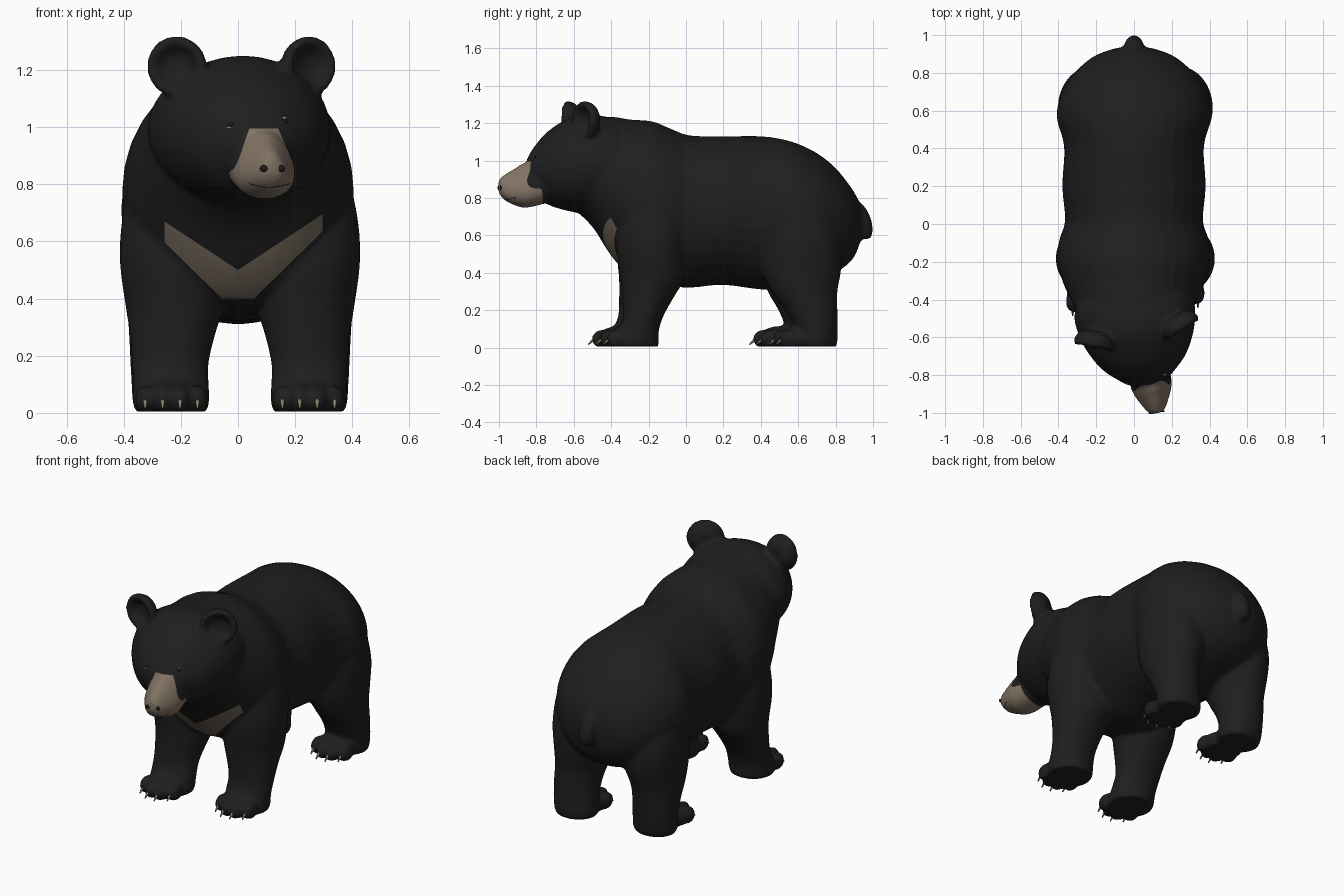
import bpy, bmesh, math
from mathutils import Matrix, Vector
from mathutils.bvhtree import BVHTree

cube = bpy.data.objects.get("Cube")
if cube:
    bpy.data.objects.remove(cube)


def material(name, color):
    m = bpy.data.materials.new(name)
    m.use_nodes = True
    m.diffuse_color = (*color, 1)
    bsdf = m.node_tree.nodes["Principled BSDF"]
    bsdf.inputs["Base Color"].default_value = (*color, 1)
    bsdf.inputs["Roughness"].default_value = 0.9
    return m


FUR = material("black fur", (0.0135, 0.0135, 0.0135))
SNOUT = material("tan snout", (0.22, 0.17, 0.125))
CHEST = material("brown chest mark", (0.19, 0.152, 0.113))
CLAW = material("pale claw", (0.27, 0.22, 0.16))
DARK = material("dark nostril", (0.012, 0.01, 0.009))


def add_object(name, bm, *mats):
    mesh = bpy.data.meshes.new(name)
    bm.to_mesh(mesh)
    bm.free()
    obj = bpy.data.objects.new(name, mesh)
    bpy.context.collection.objects.link(obj)
    for m in mats:
        mesh.materials.append(m)
    mesh.shade_smooth()
    return obj


def resample(rows, steps=4):
    """Catmull-Rom interpolation between the given sections."""
    out = []
    for i in range(len(rows) - 1):
        p = [Vector(rows[min(max(k, 0), len(rows) - 1)]) for k in range(i - 1, i + 3)]
        for s in range(steps):
            t = s / steps
            out.append(0.5 * (2 * p[1] + (p[2] - p[0]) * t
                              + (2 * p[0] - 5 * p[1] + 4 * p[2] - p[3]) * t * t
                              + (3 * p[1] - p[0] - 3 * p[2] + p[3]) * t ** 3))
    return out + [Vector(rows[-1])]


def loft(bm, rows, along_z=False, matrix=Matrix(), taper=0.0, n=32):
    """Rows: position on the axis, x min, x max, then min and max of the third axis."""
    previous = None
    for t, x0, x1, w0, w1 in resample(rows):
        ring = []
        for k in range(n):
            c, s = math.cos(math.tau * k / n), math.sin(math.tau * k / n)
            x = (x0 + x1) / 2 + (x1 - x0) / 2 * c * (1 - taper * s)
            w = (w0 + w1) / 2 + (w1 - w0) / 2 * s
            ring.append(bm.verts.new(matrix @ Vector((x, w, t) if along_z else (x, t, w))))
        if previous:
            for k in range(n):
                j = (k + 1) % n
                bm.faces.new((previous[k], previous[j], ring[j], ring[k]))
        else:
            bm.faces.new(ring)
        previous = ring
    bm.faces.new(previous)


def ball(bm, center, radii, tilt=0.0):
    m = Matrix.Translation(center) @ Matrix.Rotation(tilt, 4, 'X') @ Matrix.Diagonal((*radii, 1))
    bmesh.ops.create_uvsphere(bm, u_segments=20, v_segments=12, radius=1, matrix=m)


def symmetric(rows):
    """Rows of y, bottom, top, half width."""
    return [(y, -h, h, b, t) for y, b, t, h in rows]


bm = bmesh.new()

# Torso, from neck to rump
loft(bm, symmetric([
    (-0.62, 0.76, 1.18, 0.20), (-0.50, 0.645, 1.22, 0.29), (-0.40, 0.49, 1.235, 0.335),
    (-0.30, 0.39, 1.22, 0.38), (-0.18, 0.35, 1.21, 0.405), (-0.08, 0.33, 1.17, 0.395),
    (0.02, 0.32, 1.135, 0.365), (0.20, 0.335, 1.13, 0.38), (0.41, 0.31, 1.13, 0.37),
    (0.57, 0.32, 1.10, 0.41), (0.70, 0.36, 1.04, 0.38), (0.80, 0.40, 0.96, 0.315),
    (0.88, 0.46, 0.86, 0.225), (0.92, 0.53, 0.79, 0.135), (0.937, 0.60, 0.72, 0.06)]))

# Tail
ball(bm, (0, 0.94, 0.68), (0.052, 0.05, 0.11), 0.35)

# Head, turned a little to its left
HEAD = Matrix.Translation((0.02, -0.55, 0)) @ Matrix.Rotation(0.19, 4, 'Z')
HEAD_INV = HEAD.inverted()
HEAD_TURN = HEAD.to_3x3()
loft(bm, symmetric([
    (0.22, 0.80, 1.20, 0.27), (0.12, 0.745, 1.235, 0.32), (0.0, 0.72, 1.25, 0.31),
    (-0.10, 0.735, 1.215, 0.275), (-0.19, 0.765, 1.155, 0.22), (-0.25, 0.82, 1.09, 0.157),
    (-0.29, 0.88, 1.03, 0.105), (-0.305, 0.92, 0.99, 0.04)]), matrix=HEAD)

# Muzzle
MUZZLE_X = 0.014
loft(bm, symmetric([
    (-0.18, 0.78, 0.99, 0.10), (-0.27, 0.755, 1.0, 0.107), (-0.33, 0.748, 0.985, 0.102),
    (-0.38, 0.763, 0.955, 0.082), (-0.42, 0.782, 0.932, 0.062), (-0.45, 0.81, 0.912, 0.044),
    (-0.463, 0.84, 0.895, 0.024)]),
    matrix=HEAD @ Matrix.Translation((MUZZLE_X, 0, 0)), taper=0.3)

# Ears: cupped discs facing outwards
EAR = [(0, 0.05), (0.06, 0.047), (0.095, 0.022), (0.108, -0.02),
       (0.095, -0.042), (0.072, -0.03), (0.05, 0.0), (0, 0.008)]
for side in (-1, 1):
    m = (HEAD @ Matrix.Translation((side * 0.23 - 0.01, -0.02, 1.213))
         @ Matrix.Rotation(side * 0.36, 4, 'Z'))
    verts = [bm.verts.new(m @ Vector((r, d, 0))) for r, d in EAR]
    edges = [bm.edges.new(pair) for pair in zip(verts, verts[1:])]
    bmesh.ops.spin(bm, geom=verts + edges, cent=m.translation, steps=24, angle=math.tau,
                   axis=m.to_3x3() @ Vector((0, 1, 0)), use_merge=True)

# Leg sections: height, inner x, outer x, front y, back y
FRONT_LEG = [
    (0.0, 0.12, 0.36, -0.40, -0.15), (0.03, 0.108, 0.375, -0.41, -0.145),
    (0.09, 0.108, 0.375, -0.38, -0.145), (0.17, 0.11, 0.378, -0.35, -0.12),
    (0.27, 0.088, 0.385, -0.35, -0.065), (0.37, 0.06, 0.40, -0.355, -0.01),
    (0.52, 0.06, 0.42, -0.37, 0.0), (0.66, 0.09, 0.415, -0.355, 0.0),
    (0.80, 0.15, 0.385, -0.31, -0.04), (0.92, 0.20, 0.33, -0.25, -0.10)]
HIND_LEG = [
    (0.0, 0.13, 0.36, 0.55, 0.80), (0.03, 0.115, 0.375, 0.53, 0.81),
    (0.10, 0.12, 0.38, 0.54, 0.81), (0.20, 0.12, 0.385, 0.50, 0.81),
    (0.30, 0.105, 0.39, 0.44, 0.81), (0.42, 0.07, 0.40, 0.40, 0.83),
    (0.55, 0.06, 0.41, 0.40, 0.83), (0.70, 0.10, 0.40, 0.43, 0.78),
    (0.85, 0.15, 0.35, 0.49, 0.71)]
# Stance of each leg: toe position, then shift of shin and heel towards the ground
STANCE = [
    ("front_right", FRONT_LEG, -1, -0.452, -0.02, -0.04),
    ("front_left", FRONT_LEG, 1, -0.41, 0.02, 0.0),
    ("hind_right", HIND_LEG, -1, 0.41, -0.01, -0.065),
    ("hind_left", HIND_LEG, 1, 0.515, 0.05, 0.0)]
claw_places = {}
for name, rows, side, toe_y, shin, heel in STANCE:
    posed = []
    for z, inner, outer, front, back in rows:
        low = max(0, 1 - z / 0.45)
        x0, x1 = sorted((side * inner, side * outer))
        posed.append((z, x0 + 0.007, x1 + 0.007, front + shin * low, back + heel * low))
    loft(bm, posed, along_z=True)
    # Paw with four toes
    paw_x = side * 0.24 + 0.007
    ball(bm, (paw_x, toe_y + 0.09, 0.045), (0.12, 0.115, 0.07))
    spots = []
    for i in range(4):
        off = i - 1.5
        spot = Vector((paw_x + off * 0.061, toe_y + 0.019 * off * off, 0.046))
        ball(bm, spot, (0.037, 0.058, 0.051))
        spots.append(spot)
    claw_places[name + "_claws"] = spots

# Fuse everything into one smooth skin
bmesh.ops.recalc_face_normals(bm, faces=bm.faces[:])
body = add_object("body", bm, FUR, SNOUT, CHEST)
bpy.context.view_layer.objects.active = body
remesh = body.modifiers.new("fuse", 'REMESH')
remesh.mode = 'VOXEL'
remesh.voxel_size = 0.0125
smooth = body.modifiers.new("soften", 'SMOOTH')
smooth.factor = 0.5
smooth.iterations = 6
for mod in ("fuse", "soften"):
    bpy.ops.object.modifier_apply(modifier=mod)

bm = bmesh.new()
bm.from_mesh(body.data)
for v in bm.verts:
    v.co.z = max(v.co.z, 0.005)


def cut(point, normal, test):
    faces = [f for f in bm.faces if test(f.calc_center_median())]
    geom = set(faces)
    for f in faces:
        geom.update(f.edges)
        geom.update(f.verts)
    bmesh.ops.bisect_plane(bm, geom=list(geom), plane_co=point, plane_no=normal, dist=1e-5)


# Clean borders for the chest mark and the muzzle
CHEST_LEFT, CHEST_RIGHT = 0.295, -0.258
for side, end in ((-1, CHEST_RIGHT), (1, CHEST_LEFT)):
    for base, slope in ((0.50, 0.66), (0.40, 0), (0.345, 0.98)):
        cut((0, 0, base), (-side * slope, 0, 1),
            lambda c: c.x * side > -0.005 and c.y < -0.2 and 0.33 < c.z < 0.76)
    cut((end, 0, 0), (1, 0, 0), lambda c: c.y < -0.2 and 0.5 < c.z < 0.76)
    cut(HEAD @ Vector((MUZZLE_X + side * 0.05, 0, 1.0)),
        HEAD_TURN @ Vector((side, 0, 0.4)), lambda c: c.y < -0.75)
cut(HEAD @ Vector((0, -0.24, 0.8)), HEAD_TURN @ Vector((0, 1, 0.22)), lambda c: c.y < -0.7)
cut((0, 0, 0.996), (0, 0, 1), lambda c: c.y < -0.75)

bm.normal_update()
for f in bm.faces:
    f.smooth = True
    f.material_index = 0
    c = f.calc_center_median()
    h = HEAD_INV @ c
    x = abs(c.x)
    if (h.y + 0.24 + 0.22 * (h.z - 0.8) < 0 and h.z < 0.996
            and abs(h.x - MUZZLE_X) < 0.05 + 0.4 * (1.0 - h.z)):
        f.material_index = 1
    elif (c.y < -0.2 and f.normal.y < -0.1 and CHEST_RIGHT < c.x < CHEST_LEFT
          and max(0.40, 0.345 + 0.98 * x) < c.z < 0.50 + 0.66 * x):
        f.material_index = 2
surface = BVHTree.FromBMesh(bm)
bm.to_mesh(body.data)
bm.free()


def on_face(x, z):
    """Point on the face, found from straight ahead."""
    hit = surface.ray_cast(Vector((x, -2, z)), Vector((0, 1, 0)))[0]
    return hit or Vector((x, -0.8, z))


# Eyes, their pale corners and nostrils
for name, mat, spots, radii in (
        ("eyes", DARK, ((-0.026, 1.008), (0.163, 1.02)), (0.011, 0.004, 0.009)),
        ("eye_corners", CLAW, ((-0.032, 0.998), (0.162, 1.032)), (0.01, 0.007, 0.005)),
        ("nostrils", DARK, ((0.09, 0.855), (0.15, 0.855)), (0.014, 0.005, 0.012))):
    part = bmesh.new()
    for x, z in spots:
        ball(part, on_face(x, z), radii)
    add_object(name, part, mat)

# Mouth line
line = bpy.data.curves.new("mouth", 'CURVE')
line.dimensions = '3D'
line.bevel_depth = 0.0016
spline = line.splines.new('POLY')
spline.points.add(12)
for i, p in enumerate(spline.points):
    u = i / 6 - 1
    p.co = (*on_face(0.11 + 0.07 * u, 0.79 + 0.012 * u * u), 1)
line.materials.append(DARK)
bpy.context.collection.objects.link(bpy.data.objects.new("mouth", line))

# Claws
for name, spots in claw_places.items():
    part = bmesh.new()
    for spot in spots:
        m = Matrix.Translation(spot + Vector((0, -0.054, -0.01))) @ Matrix.Rotation(2.3, 4, 'X')
        bmesh.ops.create_cone(part, cap_ends=True, segments=8, radius1=0.011,
                              radius2=0.003, depth=0.058, matrix=m)
    add_object(name, part, CLAW)
